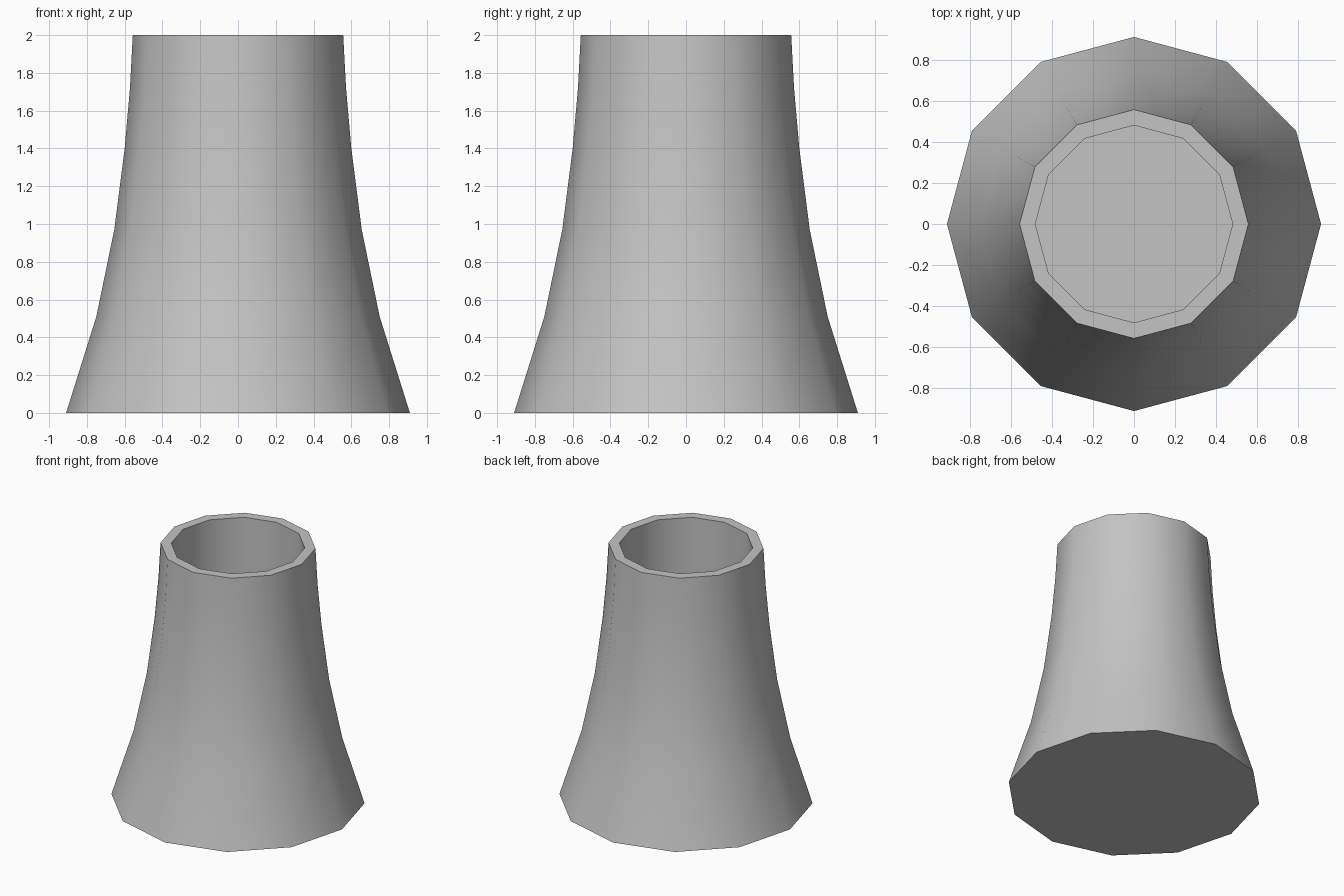
import bpy, bmesh
from math import sin, cos, tau, radians

cube = bpy.data.objects.get("Cube")
if cube:
    bpy.data.objects.remove(cube, do_unlink=True)

SIDES = 12

concrete = bpy.data.materials.new("concrete_grey")
concrete.use_nodes = True
grey = (0.55, 0.55, 0.55, 1)
concrete.diffuse_color = grey
concrete.node_tree.nodes["Principled BSDF"].inputs["Base Color"].default_value = grey

# Flared outer wall, flat rim, straight inner shaft down to its floor
profile = [(0.91, 0), (0.75, 0.51), (0.655, 0.97), (0.6, 1.4), (0.572, 1.72),
           (0.557, 2), (0.48, 2), (0.48, 0.9)]

bm = bmesh.new()
rings = [[bm.verts.new((r * cos(tau * i / SIDES), r * sin(tau * i / SIDES), z))
          for i in range(SIDES)] for r, z in profile]
for low, high in zip(rings, rings[1:]):
    for i in range(SIDES):
        j = (i + 1) % SIDES
        bm.faces.new((low[i], low[j], high[j], high[i]))

# Closed base and shaft floor
bm.faces.new(rings[0][::-1])
bm.faces.new(rings[-1])

mesh = bpy.data.meshes.new("cooling_tower")
bm.to_mesh(mesh)
bm.free()
mesh.materials.append(concrete)
tower = bpy.data.objects.new("cooling_tower", mesh)
bpy.context.collection.objects.link(tower)

# Smooth round walls with crisp rim and base edges
bpy.ops.object.select_all(action="DESELECT")
tower.select_set(True)
bpy.context.view_layer.objects.active = tower
bpy.ops.object.shade_smooth_by_angle(angle=radians(40))
